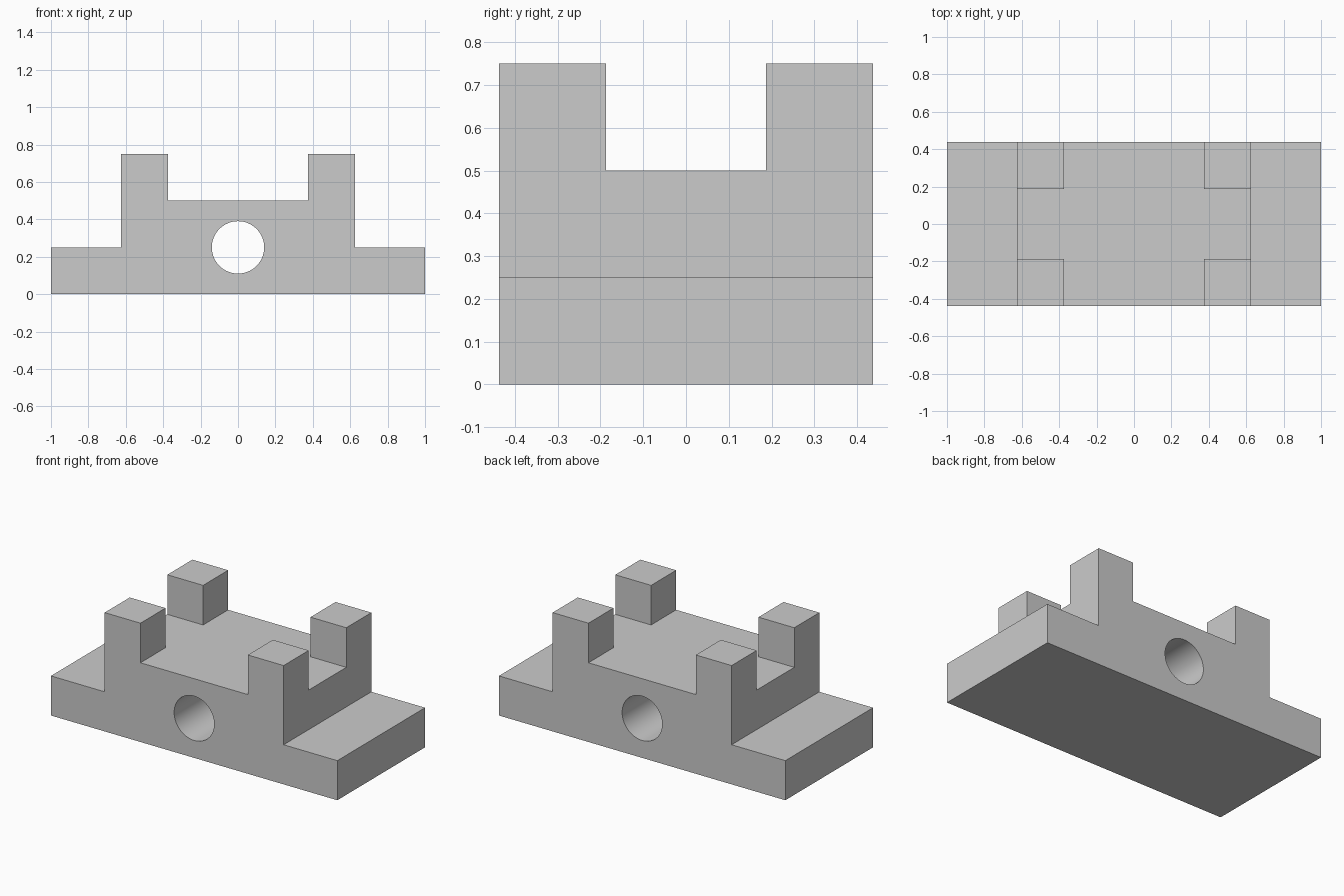
import bpy, bmesh, math
from mathutils import Vector

if "Cube" in bpy.data.objects:
    bpy.data.objects.remove(bpy.data.objects["Cube"])

HALF_Y = 0.4375      # half depth of the bracket
POST_X = 0.375       # inner faces of the corner posts
POST_Y = 0.1875

# Stepped body: profile extruded front to back
half = [(1, 0), (1, 0.25), (0.625, 0.25), (0.625, 0.5)]
profile = half + [(-x, z) for x, z in reversed(half)]
bm = bmesh.new()
face = bm.faces.new([bm.verts.new((x, -HALF_Y, z)) for x, z in profile])
ext = bmesh.ops.extrude_face_region(bm, geom=[face], use_keep_orig=True)
bmesh.ops.translate(bm, vec=(0, 2 * HALF_Y, 0),
                    verts=[g for g in ext["geom"] if isinstance(g, bmesh.types.BMVert)])

# Corner posts: divide the upper face and raise its four corners
for s in (-1, 1):
    for co, no in (((s * POST_X, 0, 0), (1, 0, 0)), ((0, s * POST_Y, 0), (0, 1, 0))):
        bmesh.ops.bisect_plane(bm, geom=bm.verts[:] + bm.edges[:] + bm.faces[:],
                               plane_co=co, plane_no=no)
corners = []
for f in bm.faces:
    c = f.calc_center_median()
    if (all(abs(v.co.z - 0.5) < 1e-4 for v in f.verts)
            and abs(c.x) > POST_X and abs(c.y) > POST_Y):
        corners.append(f)
ext = bmesh.ops.extrude_face_region(bm, geom=corners)
bmesh.ops.translate(bm, vec=(0, 0, 0.25),
                    verts=[g for g in ext["geom"] if isinstance(g, bmesh.types.BMVert)])
bmesh.ops.dissolve_limit(bm, angle_limit=0.01, verts=bm.verts[:], edges=bm.edges[:])
bmesh.ops.recalc_face_normals(bm, faces=bm.faces[:])

mesh = bpy.data.meshes.new("bracket")
bm.to_mesh(mesh)
bm.free()
bracket = bpy.data.objects.new("bracket", mesh)
bpy.context.collection.objects.link(bracket)

# Round bore through the body, front to back
bpy.ops.mesh.primitive_cylinder_add(vertices=64, radius=0.14, depth=2,
                                    location=(0, 0, 0.25), rotation=(math.pi / 2, 0, 0))
cutter = bpy.context.object
cutter.name = "bore_cutter"
cutter.hide_render = True
bore = bracket.modifiers.new("bore", "BOOLEAN")
bore.operation = "DIFFERENCE"
bore.solver = "EXACT"
bore.object = cutter

bpy.ops.object.select_all(action="DESELECT")
bracket.select_set(True)
bpy.context.view_layer.objects.active = bracket
bpy.ops.object.modifier_apply(modifier="bore")
bpy.data.objects.remove(cutter)
bpy.ops.object.shade_smooth_by_angle(angle=math.radians(30))
